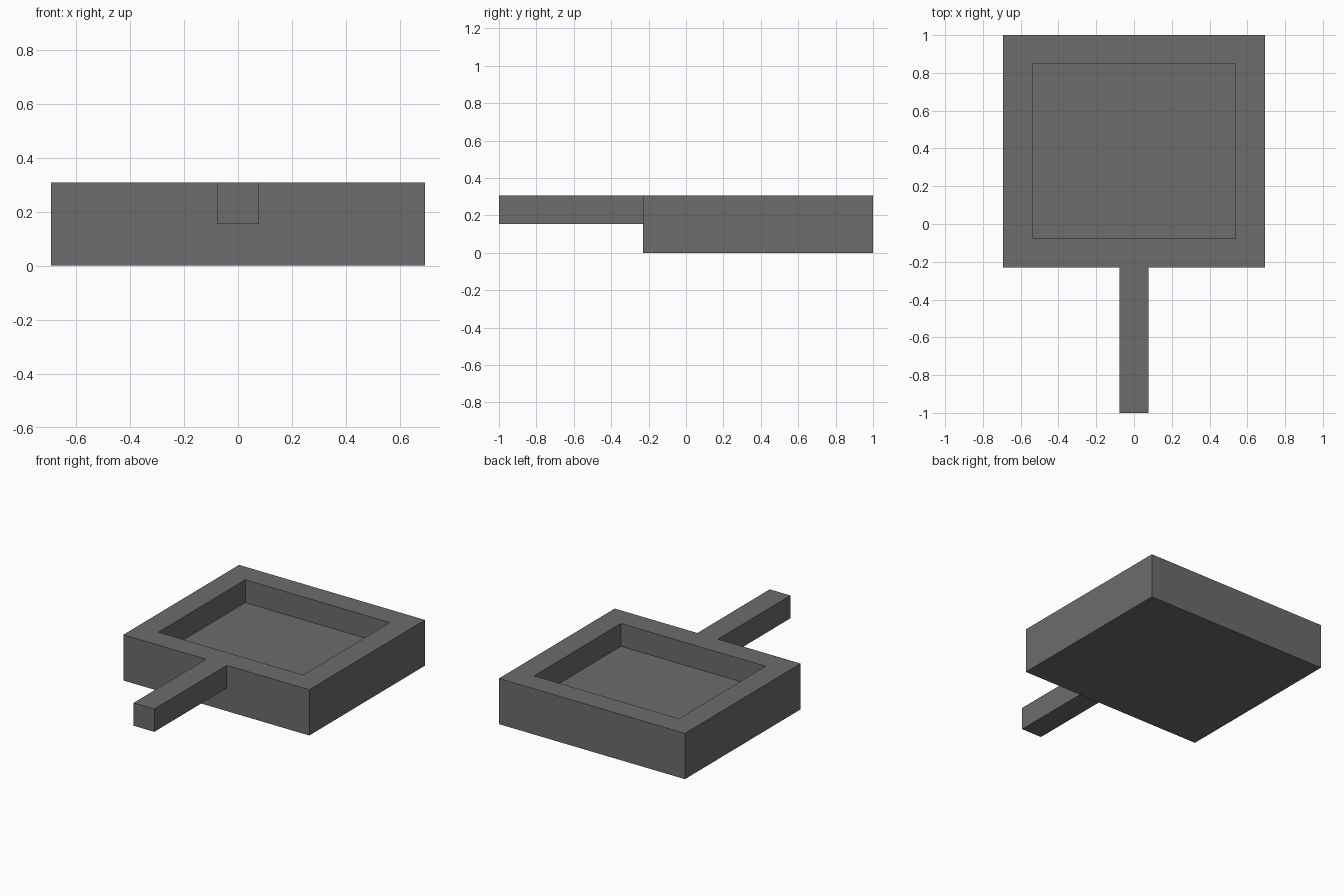
import bpy
import bmesh
from mathutils import Matrix, Vector

if "Cube" in bpy.data.objects:
    bpy.data.objects.remove(bpy.data.objects["Cube"])

U = 2 / 26  # module: every size is a whole number of these

grey = bpy.data.materials.new("dark_grey")
grey.use_nodes = True
colour = (0.15, 0.15, 0.15, 1)
grey.diffuse_color = colour
grey.node_tree.nodes["Principled BSDF"].inputs["Base Color"].default_value = colour


def box(name, low, high):
    """Box between two corners, given in modules."""
    low, high = Vector(low) * U, Vector(high) * U
    bm = bmesh.new()
    bmesh.ops.create_cube(bm, size=1, matrix=Matrix.Translation((low + high) / 2)
                          @ Matrix.Diagonal((*(high - low), 1)))
    mesh = bpy.data.meshes.new(name)
    bm.to_mesh(mesh)
    bm.free()
    mesh.materials.append(grey)
    obj = bpy.data.objects.new(name, mesh)
    bpy.context.collection.objects.link(obj)
    return obj


# Square tray, open recess and handle bar
tray = box("tray_with_handle", (-9, -3, 0), (9, 13, 4))
recess = box("recess_cutter", (-7, -1, 2), (7, 11, 6))
handle = box("handle", (-1, -13, 2), (1, -2, 4))

# Hollow the tray, then join the handle flush with the rim
bpy.context.view_layer.objects.active = tray
for part, operation in ((recess, 'DIFFERENCE'), (handle, 'UNION')):
    mod = tray.modifiers.new(part.name, 'BOOLEAN')
    mod.operation = operation
    mod.solver = 'EXACT'
    mod.object = part
    bpy.ops.object.modifier_apply(modifier=mod.name)
    bpy.data.objects.remove(part)
